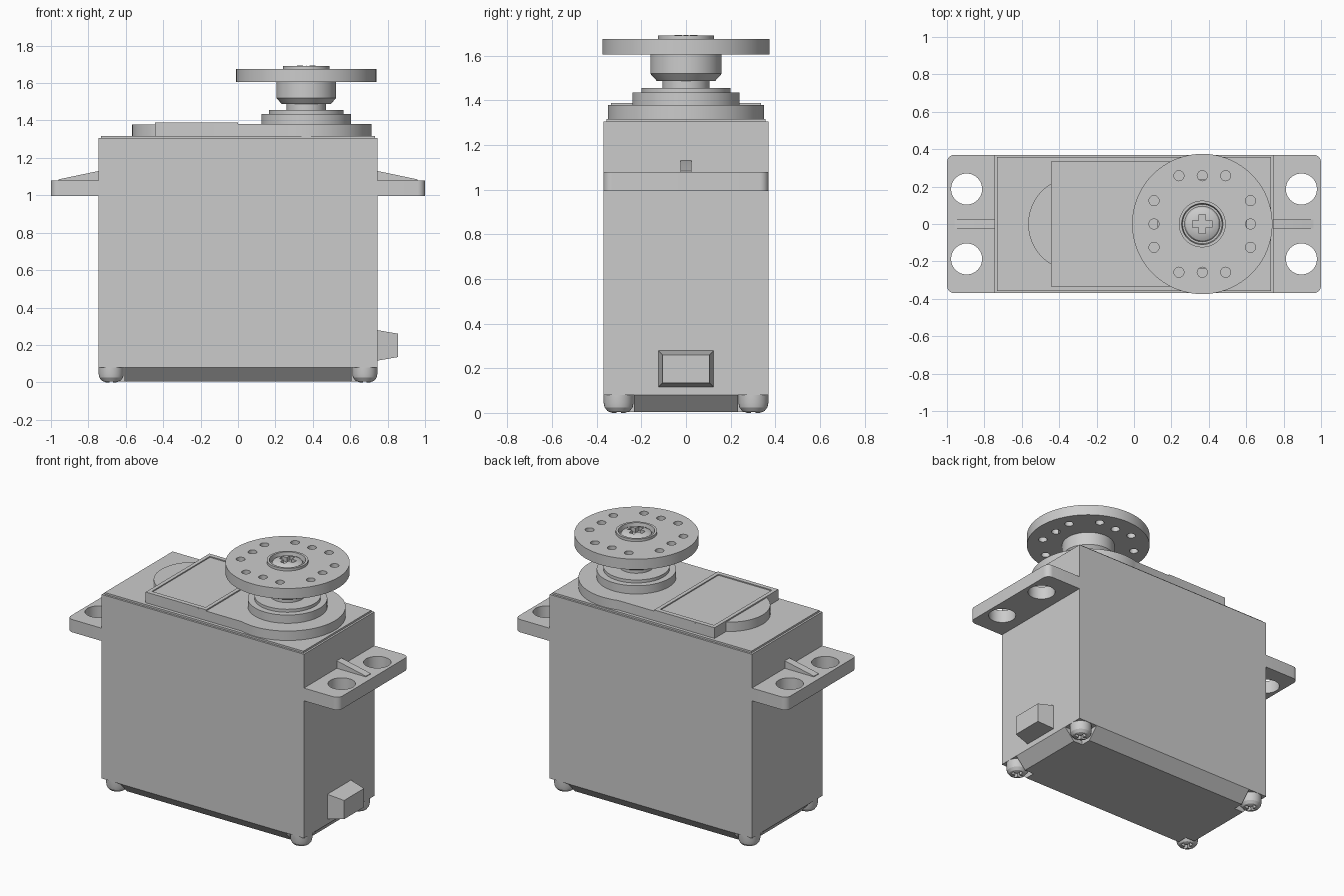
import bpy, bmesh
from math import cos, sin, pi, radians
from mathutils import Matrix, Vector

if "Cube" in bpy.data.objects:
    bpy.data.objects.remove(bpy.data.objects["Cube"])

grey = bpy.data.materials.new("plain_grey")
grey.use_nodes = True
grey.diffuse_color = (0.6, 0.6, 0.6, 1)
grey.node_tree.nodes["Principled BSDF"].inputs["Base Color"].default_value = (0.6, 0.6, 0.6, 1)
parts = []
HORN_X = 0.365


def finish(name, bm):
    bmesh.ops.recalc_face_normals(bm, faces=bm.faces)
    mesh = bpy.data.meshes.new(name)
    bm.to_mesh(mesh)
    bm.free()
    mesh.materials.append(grey)
    ob = bpy.data.objects.new(name, mesh)
    bpy.context.collection.objects.link(ob)
    parts.append(ob)
    return ob


def loft(name, lower, upper):
    """Closed solid between two rings with equal point counts."""
    bm = bmesh.new()
    a = [bm.verts.new(p) for p in lower]
    b = [bm.verts.new(p) for p in upper]
    bm.faces.new(a)
    bm.faces.new(b)
    for i in range(len(a)):
        j = (i + 1) % len(a)
        bm.faces.new((a[i], a[j], b[j], b[i]))
    return finish(name, bm)


def prism(name, outline, z0, z1):
    return loft(name, [(x, y, z0) for x, y in outline], [(x, y, z1) for x, y in outline])


def rect(x0, x1, y0, y1):
    return [(x0, y0), (x1, y0), (x1, y1), (x0, y1)]


def arc(cx, cy, r, a0, a1, n):
    return [(cx + r * cos(radians(a0 + (a1 - a0) * i / n)),
             cy + r * sin(radians(a0 + (a1 - a0) * i / n))) for i in range(n + 1)]


def circle(cx, cy, r, n=32):
    return arc(cx, cy, r, 0, 360, n)[:-1]


def lathe(name, profile, x, y, steps=64):
    """Spin a (radius, height) profile round the vertical axis at x, y."""
    bm = bmesh.new()
    vs = [bm.verts.new((x + r, y, z)) for r, z in profile]
    edges = [bm.edges.new(pair) for pair in zip(vs, vs[1:])]
    bmesh.ops.spin(bm, geom=vs + edges, cent=(x, y, 0), axis=(0, 0, 1),
                   angle=2 * pi, steps=steps, use_merge=True)
    bmesh.ops.remove_doubles(bm, verts=bm.verts, dist=1e-5)
    return finish(name, bm)


def cut(ob, cutters):
    """Subtract the cutters, keep the result and drop the cutters."""
    for c in cutters:
        mod = ob.modifiers.new("cut", "BOOLEAN")
        mod.operation, mod.object, mod.solver = "DIFFERENCE", c, "EXACT"
    bpy.context.view_layer.update()
    mesh = bpy.data.meshes.new_from_object(ob.evaluated_get(bpy.context.evaluated_depsgraph_get()))
    ob.modifiers.clear()
    ob.data = mesh
    for c in cutters:
        parts.remove(c)
        bpy.data.objects.remove(c)


def cross(x, y, z0, z1, length, width):
    return [prism("cutter", rect(x - a, x + a, y - b, y + b), z0, z1)
            for a, b in ((length, width), (width, length))]


# Main case, lid step and tapered base
prism("case", rect(-0.745, 0.745, -0.37, 0.37), 0.08, 1.305)
prism("lid", rect(-0.732, 0.732, -0.357, 0.357), 1.3, 1.317)
base = loft("base", [(x, y, 0.005) for x, y in rect(-0.675, 0.675, -0.3, 0.3)],
            [(x, y, 0.08) for x, y in rect(-0.745, 0.745, -0.37, 0.37)])
corners = [(sx * 0.678, sy * 0.302) for sx in (-1, 1) for sy in (-1, 1)]
cut(base, [prism("cutter", rect(*sorted((x - 0.07 * x / abs(x), x + 0.1 * x / abs(x))),
                                *sorted((y - 0.07 * y / abs(y), y + 0.1 * y / abs(y)))), -0.1, 0.0799)
           for x, y in corners])

# Four case screws with cross slots
for i, (x, y) in enumerate(corners):
    screw = lathe("case_screw_%d" % (i + 1),
                  [(0, 0), (0.03, 0), (0.05, 0.008), (0.063, 0.025), (0.067, 0.045),
                   (0.067, 0.085), (0, 0.085)], x, y, 32)
    cut(screw, cross(x, y, -0.05, 0.03, 0.04, 0.01))

# Mounting tabs with screw holes and a stiffening rib
for side, s in (("left", 1), ("right", -1)):
    outline = [(0.7, -0.37)] + arc(0.96, -0.33, 0.04, -90, 0, 8) \
        + arc(0.96, 0.33, 0.04, 0, 90, 8) + [(0.7, 0.37)]
    tab = prism(side + "_tab", [(s * x, y) for x, y in outline], 0.995, 1.08)
    cut(tab, [prism("cutter", circle(s * 0.895, y, 0.083, 48), 0.9, 1.2) for y in (-0.187, 0.187)])
    tri = [(0.7, 1.07), (0.96, 1.07), (0.96, 1.085), (0.745, 1.13), (0.7, 1.13)]
    loft(side + "_rib", [(s * x, -0.025, z) for x, z in tri], [(s * x, 0.025, z) for x, z in tri])

# Cable outlet
loft("cable_outlet", [(0.74, y, z) for y, z in rect(-0.125, 0.125, 0.115, 0.28)],
     [(0.855, y, z) for y, z in rect(-0.105, 0.105, 0.135, 0.26)])

# Gear cover on the lid: straight sides, round end, small bulge and panel rim
prism("gear_cover", [(-0.445, 0.335), (-0.445, -0.335)]
      + arc(HORN_X, 0, 0.35, -106.8, 106.8, 56), 1.31, 1.38)
prism("gear_bulge", circle(-0.316, 0, 0.25, 64), 1.31, 1.379)
rim = prism("panel_rim", rect(-0.445, 0.0, -0.335, 0.335), 1.375, 1.388)
cut(rim, [prism("cutter", rect(-0.42, -0.025, -0.305, 0.305), 1.381, 1.5)])

# Stepped bearing collar and output shaft
lathe("bearing_collar", [(0, 1.37), (0.24, 1.37), (0.24, 1.435), (0.2, 1.435),
                         (0.2, 1.455), (0, 1.455)], HORN_X, 0)
lathe("output_shaft", [(0, 1.44), (0.105, 1.44), (0.105, 1.5), (0, 1.5)], HORN_X, 0)

# Round horn with hub, raised collar and drilled holes
horn = lathe("horn", [(0, 1.487), (0.13, 1.487), (0.16, 1.52), (0.16, 1.605), (0.375, 1.605),
                      (0.375, 1.675), (0.125, 1.675), (0.125, 1.692), (0.11, 1.692),
                      (0.105, 1.66), (0, 1.66)], HORN_X, 0, 96)
grid = [(x, y) for x in (-2, -1, 0, 1, 2) for y in (-2, -1, 0, 1, 2)
        if max(abs(x), abs(y)) == 2 and abs(x) + abs(y) < 4]
reach = {0: 0, 1: 0.125, 2: 0.258}
spots = [(reach[abs(x)] * (1 if x > 0 else -1), reach[abs(y)] * (1 if y > 0 else -1)) for x, y in grid]
cut(horn, [prism("cutter", circle(HORN_X + x, y, 0.027, 24), 1.58, 1.8) for x, y in spots])

# Horn screw with cross slot
head = lathe("horn_screw", [(0, 1.65), (0.095, 1.65), (0.095, 1.668), (0.088, 1.68),
                            (0.07, 1.689), (0.045, 1.694), (0, 1.695)], HORN_X, 0, 48)
cut(head, cross(HORN_X, 0, 1.665, 1.8, 0.052, 0.018))

# Smooth round walls, keep hard edges
bpy.ops.object.select_all(action="DESELECT")
for ob in parts:
    ob.select_set(True)
bpy.context.view_layer.objects.active = parts[0]
bpy.ops.object.shade_smooth_by_angle(angle=radians(25))
